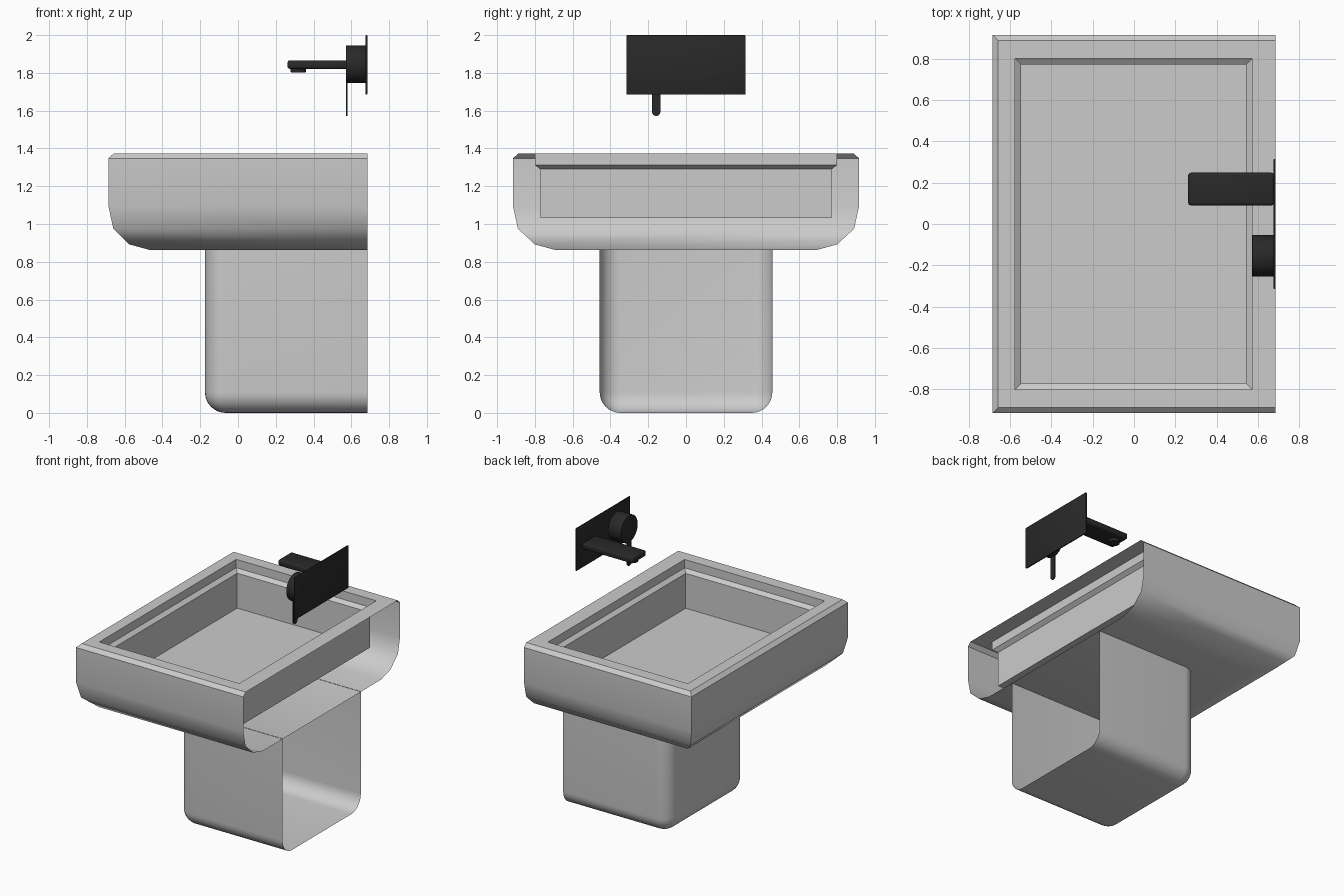
import bpy, bmesh, math
from mathutils import Matrix

if "Cube" in bpy.data.objects:
    bpy.data.objects.remove(bpy.data.objects["Cube"])

BACK = 0.685  # wall plane, left open on the ceramic parts

black = bpy.data.materials.new("matt_black")
black.diffuse_color = (0.022, 0.022, 0.022, 1)
black.use_nodes = True
black.node_tree.nodes["Principled BSDF"].inputs["Base Color"].default_value = black.diffuse_color


def finish(name, bm, mat=None, angle=40):
    me = bpy.data.meshes.new(name)
    bmesh.ops.recalc_face_normals(bm, faces=bm.faces)
    bm.to_mesh(me)
    bm.free()
    ob = bpy.data.objects.new(name, me)
    bpy.context.collection.objects.link(ob)
    if mat:
        me.materials.append(mat)
    bpy.ops.object.select_all(action='DESELECT')
    ob.select_set(True)
    bpy.context.view_layer.objects.active = ob
    bpy.ops.object.shade_smooth_by_angle(angle=math.radians(angle))
    return ob


def box_bm(x0, x1, y0, y1, z0, z1):
    bm = bmesh.new()
    m = Matrix.Translation(((x0 + x1) / 2, (y0 + y1) / 2, (z0 + z1) / 2))
    m = m @ Matrix.Diagonal((x1 - x0, y1 - y0, z1 - z0, 1))
    bmesh.ops.create_cube(bm, size=1, matrix=m)
    return bm


def bevelled_box(name, dims, width, segments=2):
    bm = box_bm(*dims)
    bmesh.ops.bevel(bm, geom=bm.edges[:], offset=width, segments=segments,
                    profile=0.5, affect='EDGES')
    return finish(name, bm, black)


def cylinder(name, centre, radius, depth, along_x=False, bevel=0.004):
    bm = bmesh.new()
    m = Matrix.Translation(centre)
    if along_x:
        m = m @ Matrix.Rotation(math.pi / 2, 4, 'Y')
    bmesh.ops.create_cone(bm, cap_ends=True, segments=48, radius1=radius,
                          radius2=radius, depth=depth, matrix=m)
    rims = [e for e in bm.edges if any(len(f.verts) > 4 for f in e.link_faces)]
    bmesh.ops.bevel(bm, geom=rims, offset=bevel, segments=2, profile=0.5, affect='EDGES')
    return finish(name, bm, black)


# Basin: mitred rings from the outer underside, over the rim, down to the inner floor
# (front x extent, back x, half width y, z)
rings = [(0.465, BACK, 0.69, 0.862), (0.575, BACK, 0.80, 0.892),
         (0.66, BACK, 0.89, 0.975), (0.685, BACK, 0.915, 1.09),
         (0.685, BACK, 0.915, 1.348), (0.658, BACK, 0.888, 1.374),
         (0.575, 0.571, 0.80, 1.374), (0.575, 0.571, 0.80, 1.312),
         (0.546, 0.542, 0.771, 1.29), (0.546, 0.542, 0.771, 1.032)]
OUTER = 5  # ring steps with no back wall
bm = bmesh.new()
loops = [[bm.verts.new(p) for p in
          ((b, -y, z), (-f, -y, z), (-f, y, z), (b, y, z))] for f, b, y, z in rings]
for i in range(len(loops) - 1):
    a, c = loops[i], loops[i + 1]
    for k in range(3 if i < OUTER else 4):
        n = (k + 1) % 4
        bm.faces.new((a[k], a[n], c[n], c[k]))
bm.faces.new(loops[0])
bm.faces.new(loops[-1])
finish("basin", bm)

# Pedestal: box rounded on its front uprights and bottom edges, open at back and top
bm = box_bm(-0.175, BACK, -0.457, 0.457, 0.0, 0.864)
edges = [e for e in bm.edges
         if not all(v.co.x > 0.6 for v in e.verts) and not all(v.co.z > 0.8 for v in e.verts)]
bmesh.ops.bevel(bm, geom=edges, offset=0.11, segments=8, profile=0.5, affect='EDGES')
bm.normal_update()
gone = [f for f in bm.faces if all(v.co.x > BACK - 1e-4 for v in f.verts)
        or all(v.co.z > 0.8639 for v in f.verts)]
bmesh.ops.delete(bm, geom=gone, context='FACES')
finish("pedestal", bm)

# Wall-mounted tap
bevelled_box("tap_wall_plate", (0.675, BACK, -0.315, 0.315, 1.685, 2.0), 0.004)
bevelled_box("tap_spout", (0.262, 0.678, 0.09, 0.248, 1.821, 1.866), 0.013, 3)
cylinder("spout_outlet", (0.319, 0.169, 1.815), 0.04, 0.028)
cylinder("tap_knob", (0.6245, -0.154, 1.846), 0.1, 0.107, along_x=True)

# Lever: thin flat strip with a rounded lower end, hanging from the knob
bm = bmesh.new()
r, yc = 0.022, -0.158
prof = [(yc + r, 1.80), (yc - r, 1.80)]
prof += [(yc + r * math.cos(t), 1.594 + r * math.sin(t))
         for t in (math.pi + math.pi * i / 12 for i in range(13))]
face = bm.faces.new([bm.verts.new((0.572, y, z)) for y, z in prof])
ext = bmesh.ops.extrude_face_region(bm, geom=[face])
bmesh.ops.translate(bm, vec=(0.009, 0, 0),
                    verts=[g for g in ext["geom"] if isinstance(g, bmesh.types.BMVert)])
finish("tap_lever", bm, black)
